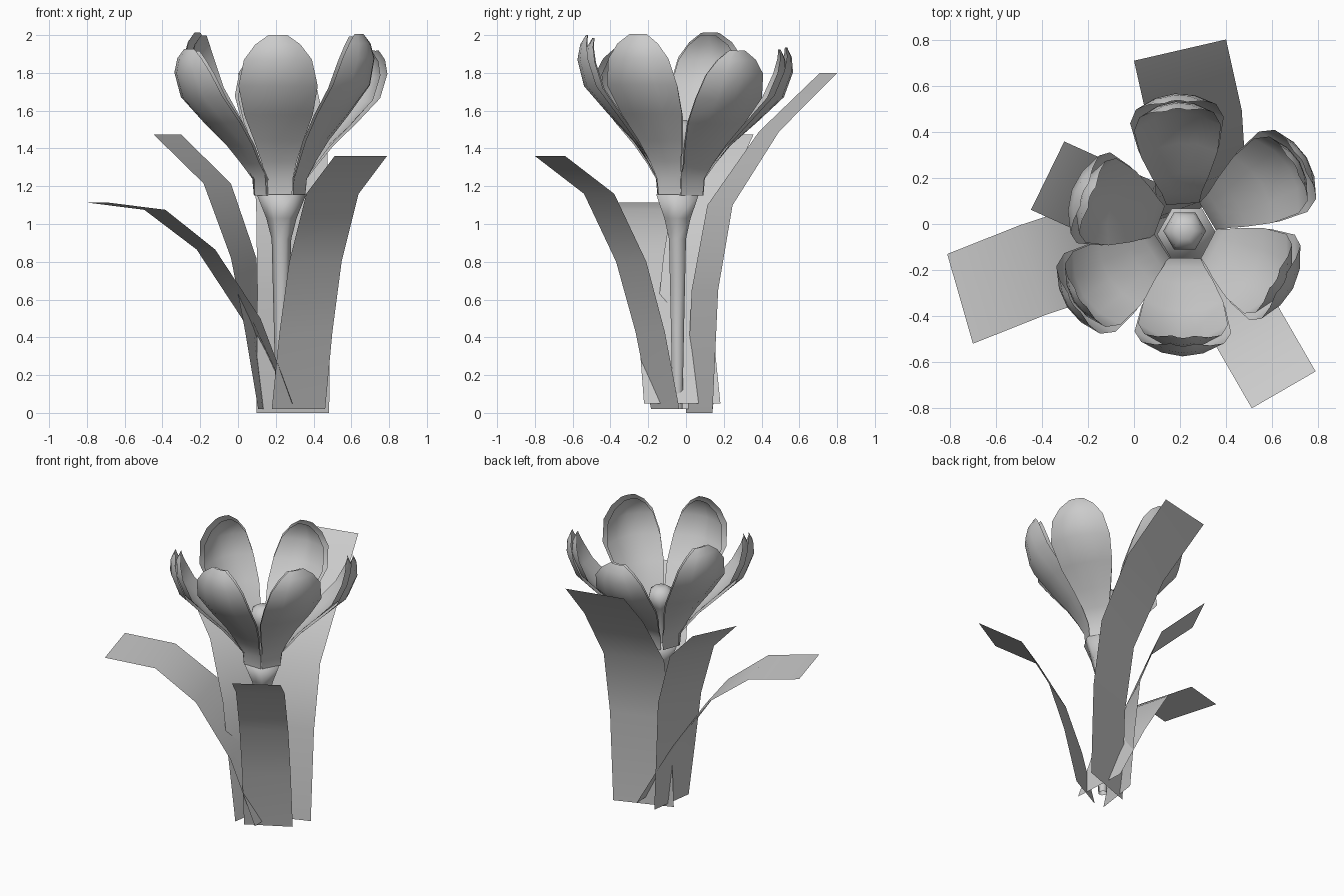
import bpy
import bmesh
from math import radians, sin, cos, pi
from mathutils import Vector, Matrix

cube = bpy.data.objects.get("Cube")
if cube:
    bpy.data.objects.remove(cube)

# Single material
grey = bpy.data.materials.new("plain_grey")
grey.use_nodes = True
colour = (0.6, 0.6, 0.6, 1)
grey.diffuse_color = colour
grey.node_tree.nodes["Principled BSDF"].inputs["Base Color"].default_value = colour


def finish(name, bm):
    mesh = bpy.data.meshes.new(name)
    bm.to_mesh(mesh)
    bm.free()
    mesh.materials.append(grey)
    mesh.shade_smooth()
    obj = bpy.data.objects.new(name, mesh)
    bpy.context.collection.objects.link(obj)
    return obj


def skin(bm, rows, closed=False):
    """Join rows of points into a sheet or a tube."""
    grid = [[bm.verts.new(p) for p in row] for row in rows]
    n = len(grid[0])
    for a, b in zip(grid, grid[1:]):
        for i in range(n if closed else n - 1):
            j = (i + 1) % n
            bm.faces.new((a[i], a[j], b[j], b[i]))
    return grid


def lathe(name, profile, centre, sides=6):
    bm = bmesh.new()
    rows = [[Vector((r * cos(2 * pi * k / sides), r * sin(2 * pi * k / sides), z)) + centre
             for k in range(sides)] for r, z in profile]
    grid = skin(bm, rows, True)
    bm.faces.new(grid[-1])
    return finish(name, bm)


centre = Vector((0.22, -0.03, 0))
stem_centre = Vector((0.23, -0.045, 0))

# Stem flaring into the calyx, and the pistil inside the flower
lathe("stem", [(0.03, 0.02), (0.04, 0.45), (0.052, 0.92), (0.08, 1.03), (0.13, 1.155)], stem_centre)
lathe("pistil", [(0.035, 1.15), (0.04, 1.36), (0.08, 1.42), (0.093, 1.47),
                 (0.08, 1.52), (0.04, 1.55)], centre)

# Petal rows: distance from axis, height, half width, cup depth
PETAL = [(0.118, 1.15, 0.068, 0.0), (0.125, 1.24, 0.073, 0.0), (0.17, 1.33, 0.093, 0.0),
         (0.25, 1.44, 0.13, 0.02), (0.38, 1.58, 0.182, 0.05), (0.51, 1.73, 0.21, 0.07),
         (0.545, 1.87, 0.18, 0.06), (0.53, 1.95, 0.12, 0.035), (0.50, 2.0, 0.05, 0.01)]


def petal(name, angle, lean, scale):
    bm = bmesh.new()
    pivot = Vector((0.12, 0, 1.2))
    tilt = Matrix.Rotation(radians(lean), 3, 'Y') * scale
    turn = Matrix.Rotation(radians(angle), 3, 'Z')
    for inner in (False, True):
        rows = []
        for k, (r, z, half, depth) in enumerate(PETAL):
            gap = 0.035 * min(1, k / 5) if inner else 0
            row = []
            for u in (-1, -0.5, 0, 0.5, 1):
                p = Vector((r - gap - depth * u * u, u * half * (1 - gap * 2), z - gap * 0.4))
                if k > 1:
                    p = tilt @ (p - pivot) + pivot
                row.append(turn @ p + centre)
            rows.append(row[::-1] if inner else row)
        skin(bm, rows)
    return finish(name, bm)


petals = [(-91, 0, 1), (-28, -1, 1), (31, 8, 0.97), (94, 6, 0.97), (160, -2, 1), (213, 7, 0.97)]
for i, (angle, lean, scale) in enumerate(petals):
    petal(f"petal_{i + 1}", angle, lean, scale)


def leaf(name, width, path):
    """Flat strap of constant width; each path entry is x, y, z and facing angle."""
    bm = bmesh.new()
    rows = []
    for x, y, z, angle in path:
        side = Vector((-sin(radians(angle)), cos(radians(angle)), 0)) * width / 2
        rows.append([Vector((x, y, z)) + side * u for u in (-1, 0, 1)])
    skin(bm, rows)
    return finish(name, bm)


leaf("front_leaf", 0.32, [(0.32, -0.11, 0.02, -62), (0.36, -0.19, 0.43, -61), (0.41, -0.29, 0.8, -60),
                          (0.50, -0.46, 1.16, -60), (0.65, -0.72, 1.36, -60)])
leaf("back_leaf", 0.41, [(0.29, 0.07, 0.0, 110), (0.295, 0.1, 0.65, 110), (0.29, 0.18, 1.1, 109),
                         (0.27, 0.44, 1.49, 105), (0.20, 0.755, 1.8, 103)])
leaf("left_low_leaf", 0.405, [(0.28, -0.02, 0.05, 183), (0.07, -0.06, 0.5, 194),
                              (-0.17, -0.11, 0.865, 194), (-0.44, -0.2, 1.075, 196),
                              (-0.755, -0.325, 1.115, 196)])
leaf("left_high_leaf", 0.33, [(0.13, -0.02, 0.02, 172), (0.08, 0.0, 0.45, 164), (0.03, 0.03, 0.82, 156),
                              (-0.11, 0.09, 1.215, 154), (-0.375, 0.21, 1.475, 154)])
